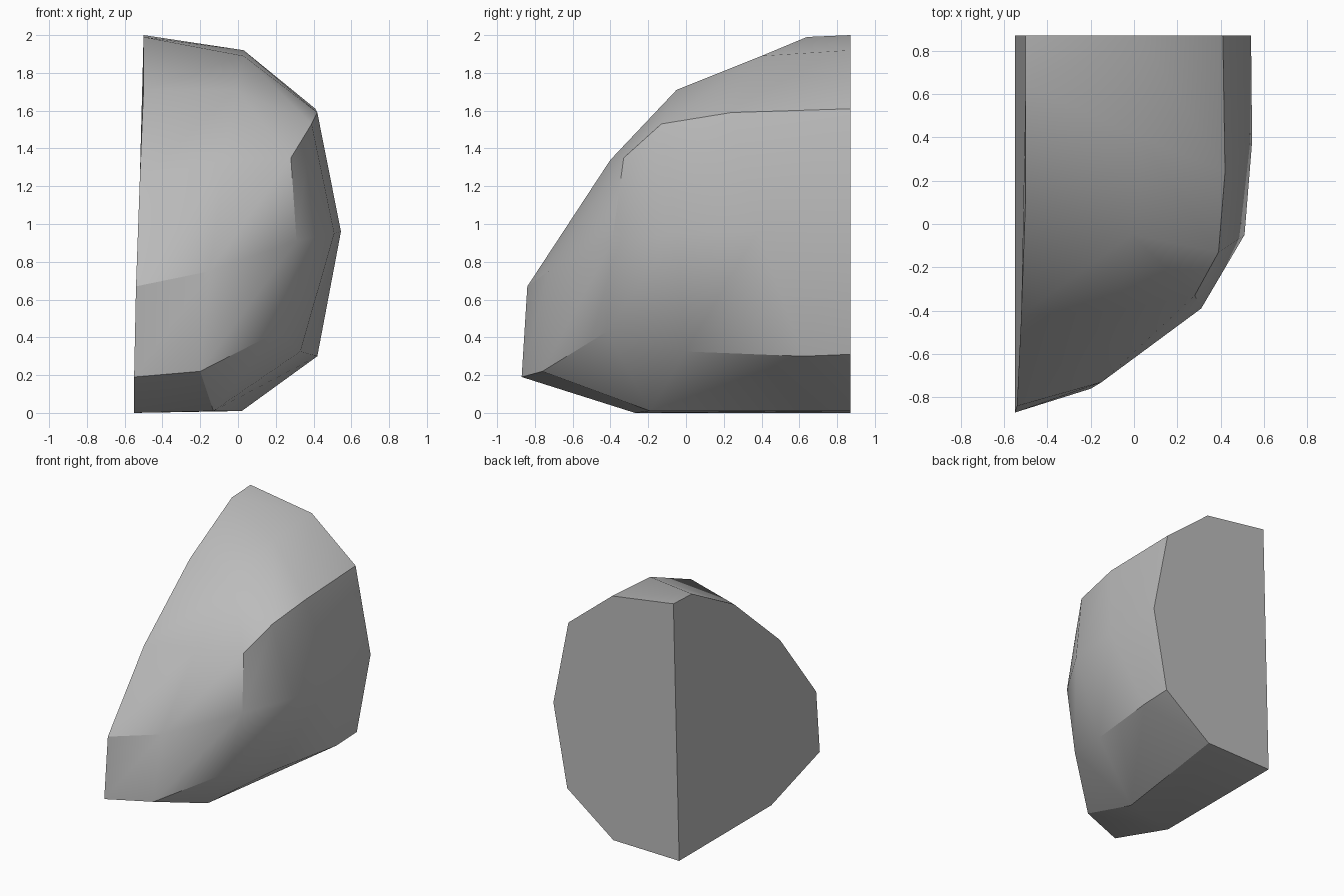
import bpy, bmesh
from math import radians

cube = bpy.data.objects.get("Cube")
if cube:
    bpy.data.objects.remove(cube, do_unlink=True)


def make_material(name, value):
    mat = bpy.data.materials.new(name)
    mat.use_nodes = True
    colour = (value, value, value, 1)
    mat.diffuse_color = colour
    mat.node_tree.nodes["Principled BSDF"].inputs["Base Color"].default_value = colour
    return mat


# Shared corner points where contour rings merge
base_front = (-.55, -.27, 0)
base_middle = (-.13, -.19, .01)
base_back = (.02, .87, .01)
brow = (-.01, -.05, 1.71)
ridge_front = (.03, .40, 1.89)
ridge_back = (.03, .87, 1.92)
peak_front = (-.5, .64, 1.99)
peak_back = (-.5, .87, 2)
base_corner = (-.55, .87, 0)

# Contour rings from the ground up, each running from the left cut to the back cut
ground = [base_front, base_middle, base_middle, base_middle, base_back, base_back]
foot = [(-.55, -.87, .19), (-.2, -.76, .22), (.21, -.42, .43),
        (.33, 0, .325), (.42, .62, .3), (.42, .87, .31)]
waist = [(-.54, -.84, .67), (-.15, -.73, .75), (.31, -.39, .91),
         (.51, -.05, .95), (.545, .38, .96), (.54, .87, .95)]
shoulder = [(-.52, -.42, 1.23), (-.07, -.4, 1.34), (.28, -.33, 1.35),
            (.39, -.13, 1.53), (.42, .24, 1.59), (.41, .87, 1.61)]
crown = [(-.5, .12, 1.71), brow, brow, brow, ridge_front, ridge_back]
summit = [peak_front] + [ridge_front] * 4 + [ridge_back]
rings = [ground, foot, waist, shoulder, crown, summit]


def add_face(bm, lookup, points):
    """Add one polygon, dropping repeated corners."""
    unique = list(dict.fromkeys(points))
    if len(unique) < 3:
        return
    for point in unique:
        if point not in lookup:
            lookup[point] = bm.verts.new(point)
    bm.faces.new([lookup[point] for point in unique])


bm = bmesh.new()
lookup = {}

# Weathered outer surface lofted between the rings
for lower, upper in zip(rings, rings[1:]):
    for i in range(len(lower) - 1):
        add_face(bm, lookup, [lower[i], lower[i + 1], upper[i + 1], upper[i]])

# Flat underside, top, left cut and back cut
add_face(bm, lookup, [base_front, base_middle, base_back, base_corner])
add_face(bm, lookup, [peak_front, ridge_front, ridge_back, peak_back])
for side in (0, -1):
    add_face(bm, lookup, [ring[side] for ring in rings] + [peak_back, base_corner])

bmesh.ops.recalc_face_normals(bm, faces=bm.faces[:])
mesh = bpy.data.meshes.new("rock_chunk")
bm.to_mesh(mesh)
bm.free()

rock = bpy.data.objects.new("rock_chunk", mesh)
bpy.context.collection.objects.link(rock)
mesh.materials.append(make_material("stone grey", .5))

# Soft facets with crisp main edges
bpy.ops.object.select_all(action="DESELECT")
rock.select_set(True)
bpy.context.view_layer.objects.active = rock
bpy.ops.object.shade_smooth_by_angle(angle=radians(32))
